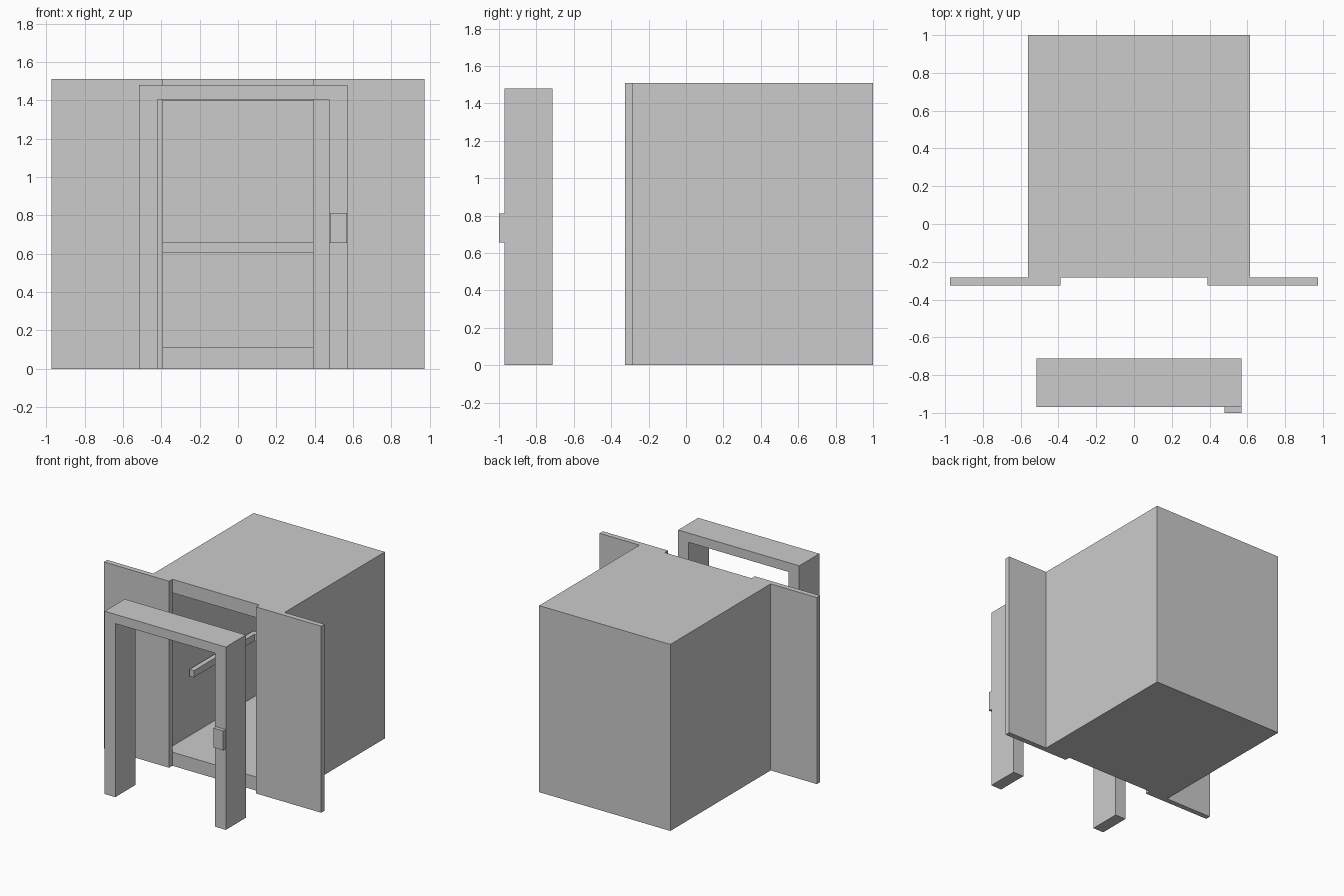
import bpy, bmesh
from mathutils import Vector

if "Cube" in bpy.data.objects:
    bpy.data.objects.remove(bpy.data.objects["Cube"])


def prism(name, outline, direction, drop_front=False):
    """Extrude a closed 3D outline along a direction vector."""
    bm = bmesh.new()
    face = bm.faces.new([bm.verts.new(p) for p in outline])
    geo = bmesh.ops.extrude_face_region(bm, geom=[face], use_keep_orig=True)
    moved = [v for v in geo["geom"] if isinstance(v, bmesh.types.BMVert)]
    bmesh.ops.translate(bm, verts=moved, vec=Vector(direction))
    bmesh.ops.recalc_face_normals(bm, faces=bm.faces[:])
    if drop_front:
        front = min(bm.faces, key=lambda f: f.calc_center_median().y)
        bmesh.ops.delete(bm, geom=[front], context='FACES_ONLY')
    mesh = bpy.data.meshes.new(name)
    bm.to_mesh(mesh)
    bm.free()
    obj = bpy.data.objects.new(name, mesh)
    bpy.context.collection.objects.link(obj)
    return obj


def box(name, x, y, z, drop_front=False):
    outline = [(x[0], y[0], z[0]), (x[1], y[0], z[0]),
               (x[1], y[1], z[0]), (x[0], y[1], z[0])]
    return prism(name, outline, (0, 0, z[1] - z[0]), drop_front)


# Lift cabin: open-fronted box with thick walls, floor and ceiling
cabin = box("cabin", (-0.56, 0.615), (-0.283, 1.0), (0, 1.51), drop_front=True)
shell = cabin.modifiers.new("wall_thickness", 'SOLIDIFY')
shell.thickness = 0.11
shell.offset = -1
shell.use_even_offset = True

# Sliding doors, shown open
for side, name in ((-1, "left_door"), (1, "right_door")):
    box(name, sorted((side * 0.39, side * 0.973)), (-0.325, -0.283), (0, 1.51))

# Handrail: U running along the three inner walls
mid, start = 0.0275, 0.0
outer, inner, back_o, back_i = 0.4625, 0.4225, 0.815, 0.775
rail = [(-outer, start), (-inner, start), (-inner, back_i), (inner, back_i),
        (inner, start), (outer, start), (outer, back_o), (-outer, back_o)]
prism("handrail", [(mid + x, y, 0.605) for x, y in rail], (0, 0, 0.055))

# Free-standing door frame
arch = [(-0.515, 0), (-0.42, 0), (-0.42, 1.405), (0.475, 1.405),
        (0.475, 0), (0.57, 0), (0.57, 1.48), (-0.515, 1.48)]
prism("door_frame", [(x, -0.97, z) for x, z in arch], (0, 0.257, 0))

# Call button panel on the frame
box("call_panel", (0.48, 0.568), (-1.0, -0.97), (0.655, 0.812))
